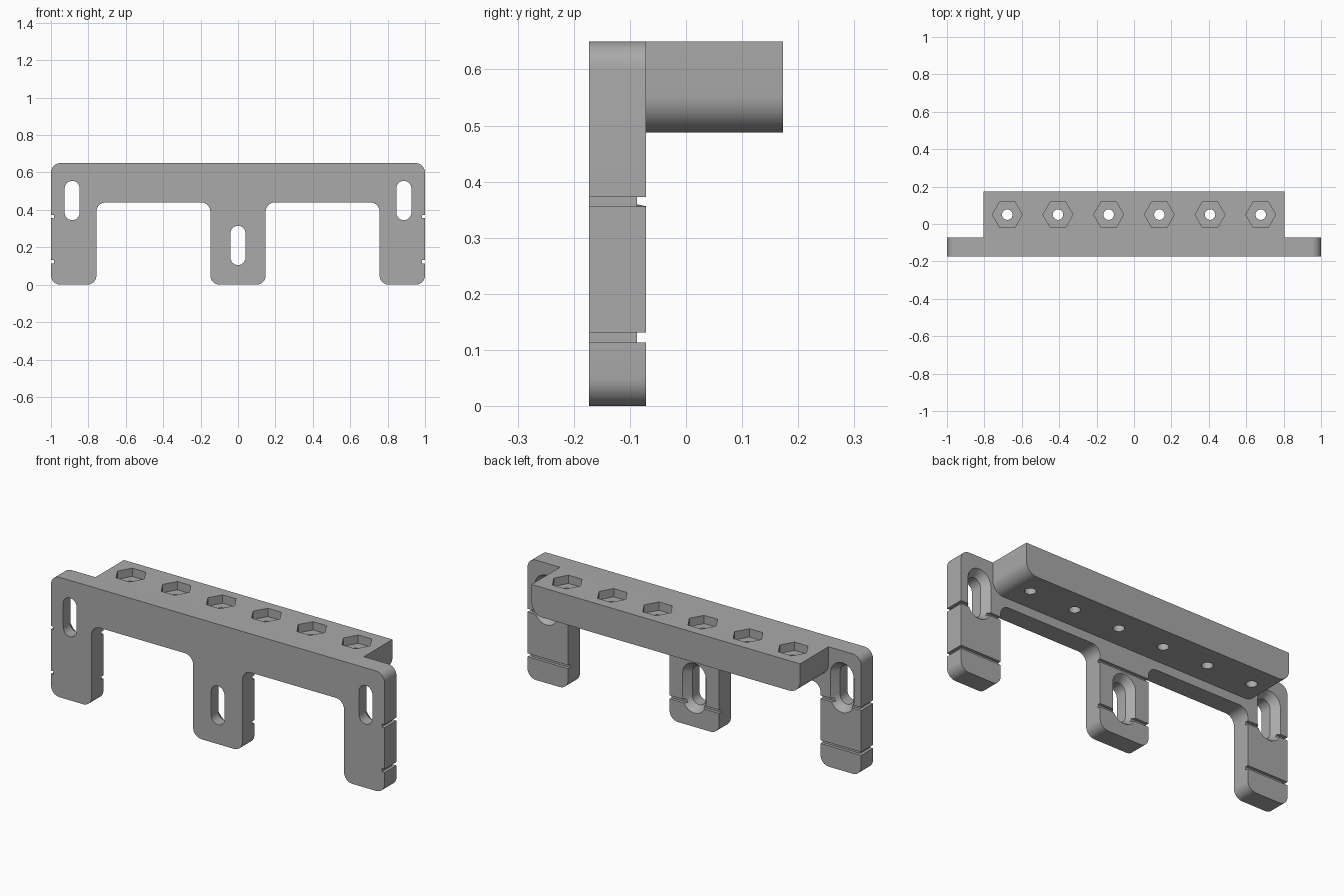
import bpy, bmesh, math
from mathutils import Vector

if "Cube" in bpy.data.objects:
    bpy.data.objects.remove(bpy.data.objects["Cube"])

FRONT, PLATE_BACK, SHELF_BACK, TOP = -0.173, -0.071, 0.173, 0.65

grey = bpy.data.materials.new("plain grey")
grey.diffuse_color = (0.4, 0.4, 0.4, 1)
grey.use_nodes = True
grey.node_tree.nodes["Principled BSDF"].inputs["Base Color"].default_value = grey.diffuse_color


def loft(name, sections):
    """Closed solid through matching rings of 3D points."""
    bm = bmesh.new()
    rings = [[bm.verts.new(p) for p in s] for s in sections]
    n = len(rings[0])
    for a, b in zip(rings, rings[1:]):
        for i in range(n):
            j = (i + 1) % n
            bm.faces.new((a[i], a[j], b[j], b[i]))
    bm.faces.new(rings[0][::-1])
    bm.faces.new(rings[-1])
    bmesh.ops.recalc_face_normals(bm, faces=bm.faces)
    mesh = bpy.data.meshes.new(name)
    bm.to_mesh(mesh)
    bm.free()
    mesh.materials.append(grey)
    obj = bpy.data.objects.new(name, mesh)
    bpy.context.collection.objects.link(obj)
    return obj


def rounded(corners, seg=8):
    """2D outline from (x, z, radius) right-angled corners."""
    out = []
    for i, (x, z, r) in enumerate(corners):
        p = Vector((x, z))
        if r == 0:
            out.append(p)
            continue
        a = (Vector(corners[i - 1][:2]) - p).normalized() * r
        b = (Vector(corners[(i + 1) % len(corners)][:2]) - p).normalized() * r
        for k in range(seg + 1):
            t = math.pi / 2 * k / seg
            out.append(p + a * (1 - math.sin(t)) + b * (1 - math.cos(t)))
    return out


def extrude_y(name, outline, y0, y1):
    return loft(name, [[(p[0], y, p[1]) for p in outline] for y in (y0, y1)])


def box(name, x0, x1, y0, y1, z0, z1):
    return extrude_y(name, [(x0, z0), (x1, z0), (x1, z1), (x0, z1)], y0, y1)


def polygon_z(name, sides, r, x, y, z0, z1):
    angles = [2 * math.pi * i / sides for i in range(sides)]
    return loft(name, [[(x + r * math.cos(a), y + r * math.sin(a), z)
                        for a in angles] for z in (z0, z1)])


def slot(name, x, zc, half, sections, seg=12):
    """Upright slot cutter; sections are (y, radius)."""
    rings = []
    for y, r in sections:
        ring = []
        for side, start in ((1, 0), (-1, math.pi)):
            for k in range(seg + 1):
                a = start + math.pi * k / seg
                ring.append((x + r * math.cos(a), y,
                             zc + side * half + r * math.sin(a)))
        rings.append(ring)
    return loft(name, rings)


def cut(target, cutter):
    cutter.hide_render = True
    mod = target.modifiers.new("cut", 'BOOLEAN')
    mod.operation, mod.solver, mod.object = 'DIFFERENCE', 'EXACT', cutter
    bpy.context.view_layer.objects.active = target
    bpy.ops.object.modifier_apply(modifier=mod.name)
    bpy.data.objects.remove(cutter)


# Three-legged mounting plate
R = 0.05
half = [(0.148, 0, R), (0.148, 0.44, R), (0.757, 0.44, R),
        (0.757, 0, R), (1, 0, R), (1, TOP, R)]
outline = half + [(-x, z, r) for x, z, r in reversed(half)]
plate = extrude_y("mounting_plate", rounded(outline), FRONT, PLATE_BACK)

# Countersunk adjustment slots
for x, zc in ((-0.887, 0.45), (0, 0.21), (0.887, 0.45)):
    cut(plate, slot("slot_cutter", x, zc, 0.065,
                    [(-0.2, 0.04), (-0.111, 0.04), (PLATE_BACK, 0.07), (-0.061, 0.0775)]))

# Grooves across the back and the outer sides
for z0, z1 in ((0.113, 0.131), (0.356, 0.373)):
    cut(plate, box("back_groove_cutter", -1.1, 1.1, -0.087, 0, z0, z1))
    for s in (-1, 1):
        x0, x1 = sorted((s * 0.984, s * 1.1))
        cut(plate, box("side_groove_cutter", x0, x1, -0.3, 0, z0, z1))

# Shelf with rounded lower ends
shelf = extrude_y("shelf", rounded([(-0.805, 0.488, 0.065), (0.805, 0.488, 0.065),
                                    (0.805, TOP, 0), (-0.805, TOP, 0)]),
                  PLATE_BACK, SHELF_BACK)

# Hexagonal nut pockets with bolt holes
for i in range(6):
    x = (i - 2.5) * 0.271
    cut(shelf, polygon_z("nut_cutter", 6, 0.08, x, 0.05, TOP - 0.045, TOP + 0.1))
    cut(shelf, polygon_z("bolt_cutter", 24, 0.028, x, 0.05, 0.4, TOP + 0.1))

# Smooth the rounded corners, keep edges sharp
for obj in (plate, shelf):
    obj.select_set(True)
bpy.context.view_layer.objects.active = plate
bpy.ops.object.shade_smooth_by_angle(angle=math.radians(30))
